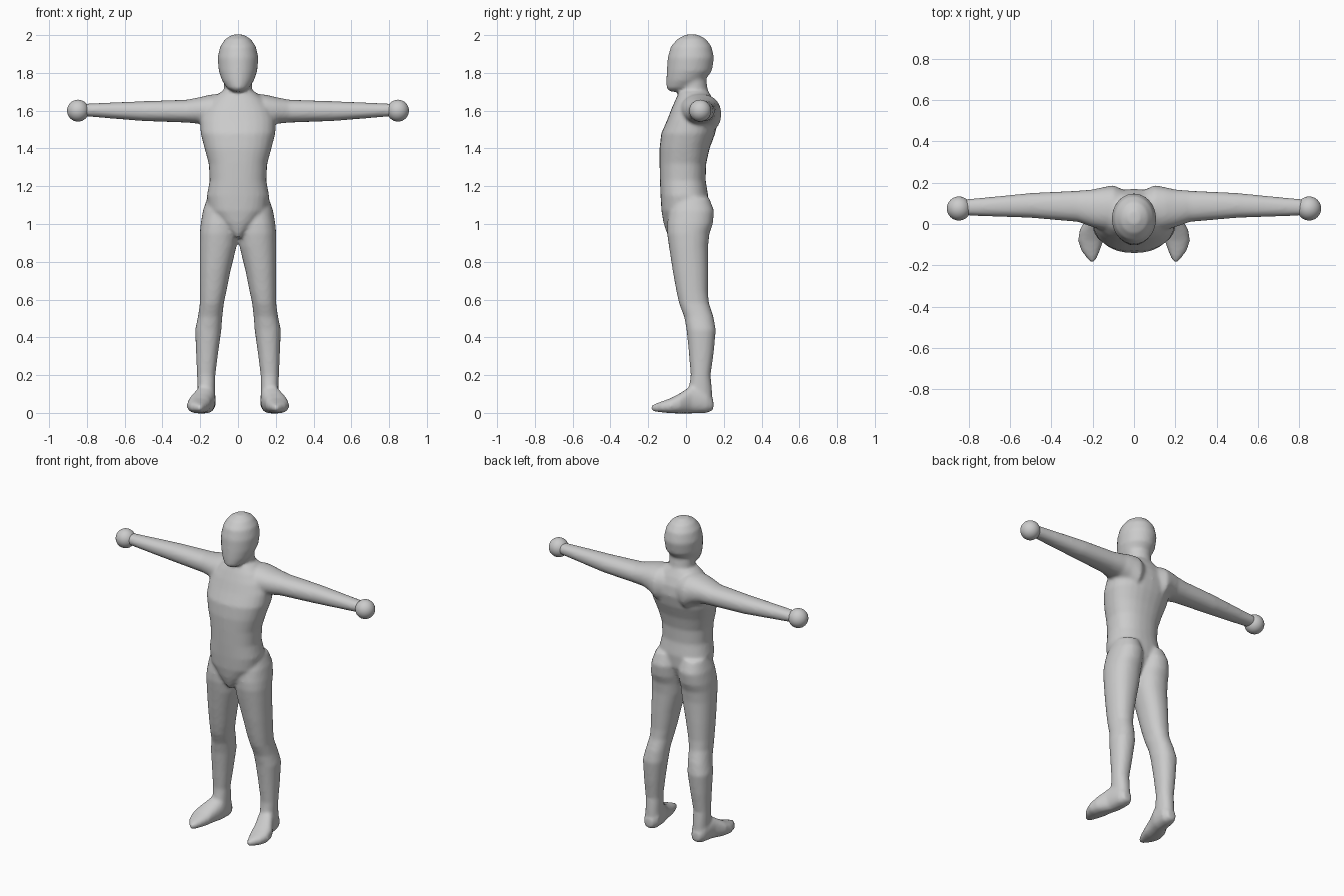
import bpy
import bmesh
from math import cos, sin, pi
from mathutils import Matrix, Vector

cube = bpy.data.objects.get("Cube")
if cube:
    bpy.data.objects.remove(cube, do_unlink=True)

# One plain grey for the whole figure
grey = bpy.data.materials.new("plain grey")
grey.use_nodes = True
colour = (0.6, 0.6, 0.6, 1.0)
grey.diffuse_color = colour
grey.node_tree.nodes["Principled BSDF"].inputs["Base Color"].default_value = colour

SEGMENTS = 28


def rounded(value, power):
    """Superellipse helper: keeps the sign, squares off the curve."""
    return (1 if value >= 0 else -1) * abs(value) ** (2 / power)


def loft(bm, axis, sections, side=1, power=2.0):
    """Closed tube along an axis; section = (position, u min, u max, v min, v max)."""
    rings = []
    for pos, u0, u1, v0, v1 in sections:
        ring = []
        for i in range(SEGMENTS):
            angle = 2 * pi * i / SEGMENTS
            u = (u0 + u1) / 2 + (u1 - u0) / 2 * rounded(cos(angle), power)
            v = (v0 + v1) / 2 + (v1 - v0) / 2 * rounded(sin(angle), power)
            point = {"x": (pos, u, v), "y": (u, pos, v), "z": (u, v, pos)}[axis]
            ring.append(bm.verts.new((point[0] * side, point[1], point[2])))
        rings.append(ring)
    faces = [bm.faces.new(rings[0]), bm.faces.new(rings[-1])]
    for low, high in zip(rings, rings[1:]):
        for i in range(SEGMENTS):
            j = (i + 1) % SEGMENTS
            faces.append(bm.faces.new((low[i], low[j], high[j], high[i])))
    bmesh.ops.recalc_face_normals(bm, faces=faces)


def centred(rows):
    """Turn (height, half width, front, back) rows into loft sections."""
    return [(z, -half, half, front, back) for z, half, front, back in rows]


def make_object(name, bm):
    mesh = bpy.data.meshes.new(name)
    bm.to_mesh(mesh)
    bm.free()
    mesh.materials.append(grey)
    mesh.shade_smooth()
    obj = bpy.data.objects.new(name, mesh)
    bpy.context.scene.collection.objects.link(obj)
    return obj


# Head: height, half width, front, back
head = centred([
    (1.70, .025, -.085, .00), (1.72, .058, -.103, .05), (1.76, .085, -.104, .10),
    (1.81, .102, -.102, .137), (1.88, .108, -.097, .149), (1.94, .095, -.08, .135),
    (1.98, .067, -.045, .105), (2.003, .028, .00, .06),
])

# Neck
neck = centred([
    (1.55, .09, -.04, .13), (1.66, .085, -.045, .135),
    (1.71, .075, -.03, .115), (1.82, .075, -.03, .10),
])

# Torso, tapering to the groin
torso = centred([
    (.93, .02, -.09, .02), (.96, .05, -.105, .06), (1.01, .10, -.12, .09),
    (1.07, .155, -.13, .115), (1.15, .165, -.135, .118), (1.23, .15, -.138, .104),
    (1.32, .155, -.14, .107), (1.40, .177, -.14, .125), (1.48, .198, -.131, .155),
    (1.55, .20, -.10, .17), (1.61, .18, -.077, .163), (1.66, .14, -.055, .143),
    (1.70, .09, -.035, .12),
])

# Arm: distance out, front, back, underside, top
arm = [
    (.05, -.04, .165, 1.48, 1.68), (.10, -.04, .188, 1.47, 1.69),
    (.15, -.03, .178, 1.51, 1.684), (.20, -.015, .167, 1.53, 1.672),
    (.27, .01, .161, 1.537, 1.658), (.50, .03, .15, 1.545, 1.65),
    (.65, .035, .135, 1.557, 1.644), (.83, .042, .118, 1.572, 1.636),
]

# Leg: height, inner edge, outer edge, front, back
leg = [
    (.05, .12, .212, .01, .142), (.13, .12, .214, .015, .137),
    (.20, .12, .217, .025, .13), (.32, .105, .222, .015, .147),
    (.44, .088, .227, .003, .158), (.51, .083, .212, -.01, .145),
    (.58, .075, .202, -.037, .122), (.64, .062, .202, -.05, .116),
    (.75, .04, .203, -.07, .117), (.88, .008, .203, -.09, .117),
    (.95, .002, .202, -.10, .124), (1.0, .002, .198, -.10, .142),
    (1.07, .005, .186, -.09, .149), (1.14, .02, .162, -.06, .122),
]

# Foot: depth, inner edge, outer edge, sole, top
foot = [
    (.145, .14, .195, .015, .07), (.11, .118, .215, .00, .12),
    (.03, .12, .23, -.003, .145), (-.03, .138, .263, -.003, .105),
    (-.08, .148, .271, -.002, .078), (-.13, .165, .255, .003, .06),
    (-.165, .18, .228, .007, .048), (-.185, .193, .21, .012, .038),
]

bm = bmesh.new()
loft(bm, "z", head)
loft(bm, "z", neck)
loft(bm, "z", torso, power=2.3)
for side in (-1, 1):
    loft(bm, "x", arm, side, power=2.2)
    loft(bm, "z", leg, side, power=2.2)
    loft(bm, "y", foot, side, power=2.4)
body = make_object("body", bm)

# Fuse the parts into one skin and soften the joins
skin = body.modifiers.new("fuse", "REMESH")
skin.mode = "VOXEL"
skin.voxel_size = 0.01
skin.use_smooth_shade = True
soften = body.modifiers.new("soften", "SMOOTH")
soften.factor = 0.5
soften.iterations = 6

# Ball hands
for name, side in (("left_hand", 1), ("right_hand", -1)):
    bm = bmesh.new()
    place = Matrix.Translation(Vector((side * .847, .075, 1.6)))
    bmesh.ops.create_uvsphere(bm, u_segments=32, v_segments=16, radius=.058, matrix=place)
    make_object(name, bm)
